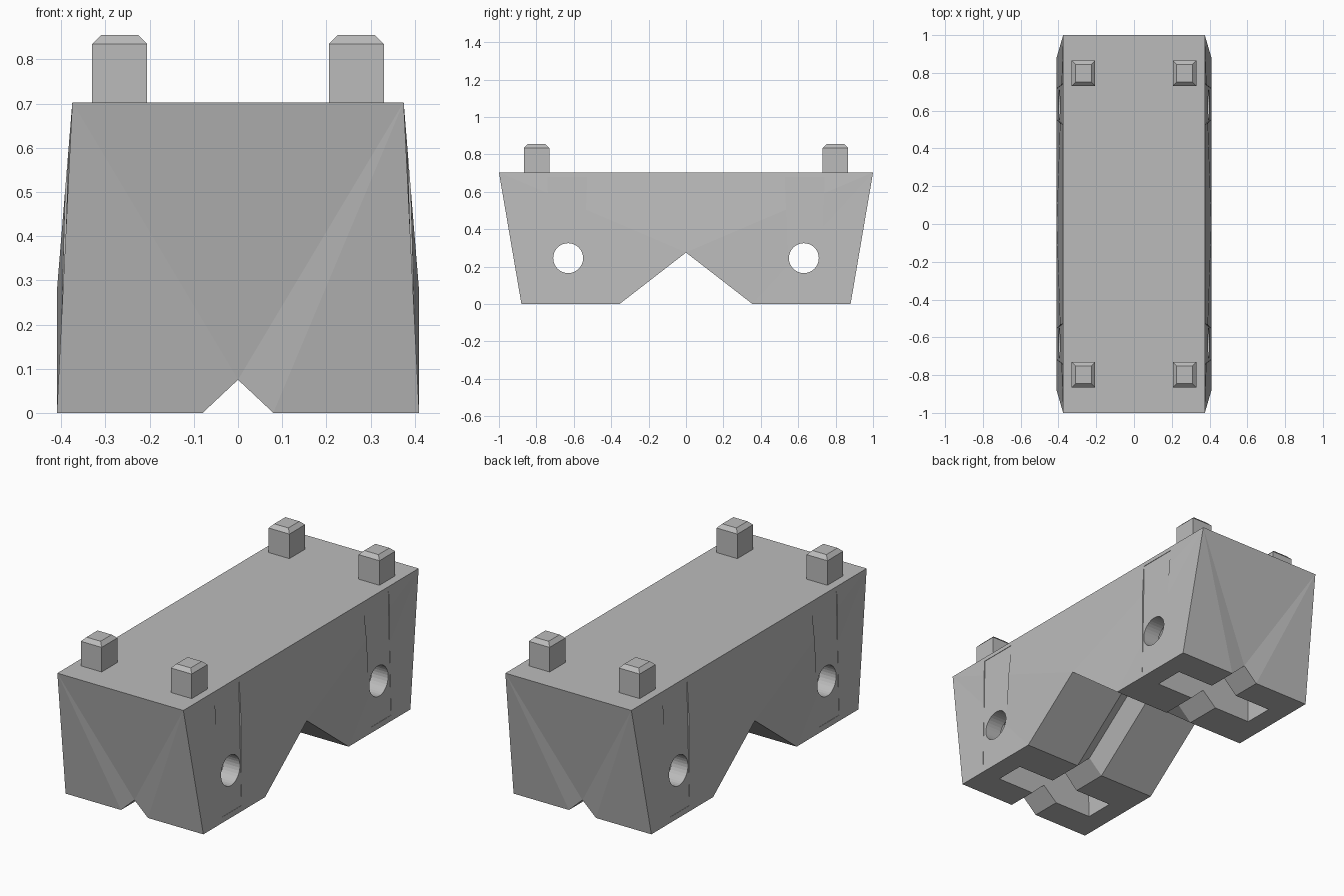
import bpy, bmesh, math
from mathutils import Matrix

cube = bpy.data.objects.get("Cube")
if cube:
    bpy.data.objects.remove(cube, do_unlink=True)

concrete = bpy.data.materials.new("concrete grey")
concrete.use_nodes = True
grey = (0.5, 0.5, 0.5, 1)
concrete.diffuse_color = grey
concrete.node_tree.nodes["Principled BSDF"].inputs["Base Color"].default_value = grey

TOP = 0.703


def finish(bm, name):
    bmesh.ops.recalc_face_normals(bm, faces=bm.faces)
    mesh = bpy.data.meshes.new(name)
    bm.to_mesh(mesh)
    bm.free()
    mesh.materials.append(concrete)
    obj = bpy.data.objects.new(name, mesh)
    bpy.context.collection.objects.link(obj)
    return obj


def frustum(name, low, high):
    """Block between two rectangles, each given as x0, x1, y0, y1, z."""
    bm = bmesh.new()
    rings = [[bm.verts.new(p) for p in ((a, c, z), (b, c, z), (b, d, z), (a, d, z))]
             for a, b, c, d, z in (low, high)]
    for ring in rings:
        bm.faces.new(ring)
    for i in range(4):
        j = (i + 1) % 4
        bm.faces.new((rings[0][i], rings[0][j], rings[1][j], rings[1][i]))
    return finish(bm, name)


def cut(target, cutter):
    mod = target.modifiers.new("cut", 'BOOLEAN')
    mod.operation = 'DIFFERENCE'
    mod.solver = 'EXACT'
    mod.object = cutter
    bpy.context.view_layer.objects.active = target
    bpy.ops.object.modifier_apply(modifier=mod.name)
    bpy.data.objects.remove(cutter, do_unlink=True)


# Body: underside grid with a cross arch and a V groove that follows it
xs = (-0.41, -0.08, 0, 0.08, 0.41)
ys = (-0.88, -0.355, 0, 0.355, 0.88)
bm = bmesh.new()
under = [[bm.verts.new((x, y, (0.275 if y == 0 else 0) + (0.075 if x == 0 else 0)))
          for y in ys] for x in xs]
for i in range(4):
    for j in range(4):
        bm.faces.new((under[i][j], under[i][j + 1], under[i + 1][j + 1], under[i + 1][j]))
roof = {(sx, sy): bm.verts.new((sx * 0.375, sy, TOP)) for sx in (-1, 1) for sy in (-1, 1)}
bm.faces.new((roof[-1, -1], roof[1, -1], roof[1, 1], roof[-1, 1]))


def wall(b, t0, t1):
    for tri in ((b[0], b[1], t0), (b[1], b[2], t0), (b[2], t1, t0),
                (b[2], b[3], t1), (b[3], b[4], t1)):
        bm.faces.new(tri)


for s, k in ((-1, 0), (1, 4)):
    wall(under[k], roof[s, -1], roof[s, 1])
    wall([row[k] for row in under], roof[-1, s], roof[1, s])
body = finish(bm, "block_body")

# Underside slots, lifting holes and faint side recesses
for s in (-1, 1):
    y = s * 0.635
    cut(body, frustum("slot_cutter", (-0.3, 0.3, y - 0.08, y + 0.08, -0.05),
                      (-0.3, 0.3, y - 0.09, y + 0.09, 0.34)))
    bm = bmesh.new()
    bmesh.ops.create_cone(bm, cap_ends=True, segments=32, radius1=0.08, radius2=0.08, depth=1.2,
                          matrix=Matrix.Translation((0, s * 0.63, 0.245))
                          @ Matrix.Rotation(math.pi / 2, 4, 'Y'))
    cut(body, finish(bm, "hole_cutter"))
    for side in (-1, 1):
        low = sorted((side * 0.407, side * 0.5))
        high = sorted((side * 0.3745, side * 0.5))
        cut(body, frustum("recess_cutter", (*low, y - 0.083, y + 0.083, 0.03),
                          (*high, y - 0.107, y + 0.107, 0.68)))

# Stacking pegs with chamfered tops
for sx, xname in ((-1, "right"), (1, "left")):
    for sy, yname in ((-1, "front"), (1, "back")):
        x, y = sx * 0.268, sy * 0.798
        bm = bmesh.new()
        rings = []
        for hx, hy, z in ((0.062, 0.067, TOP - 0.02), (0.062, 0.067, 0.835), (0.042, 0.047, 0.855)):
            rings.append([bm.verts.new((x + a * hx, y + b * hy, z))
                          for a, b in ((-1, -1), (1, -1), (1, 1), (-1, 1))])
        bm.faces.new(rings[0])
        bm.faces.new(rings[2])
        for lo, hi in zip(rings, rings[1:]):
            for i in range(4):
                j = (i + 1) % 4
                bm.faces.new((lo[i], lo[j], hi[j], hi[i]))
        finish(bm, f"{yname}_{xname}_peg")
